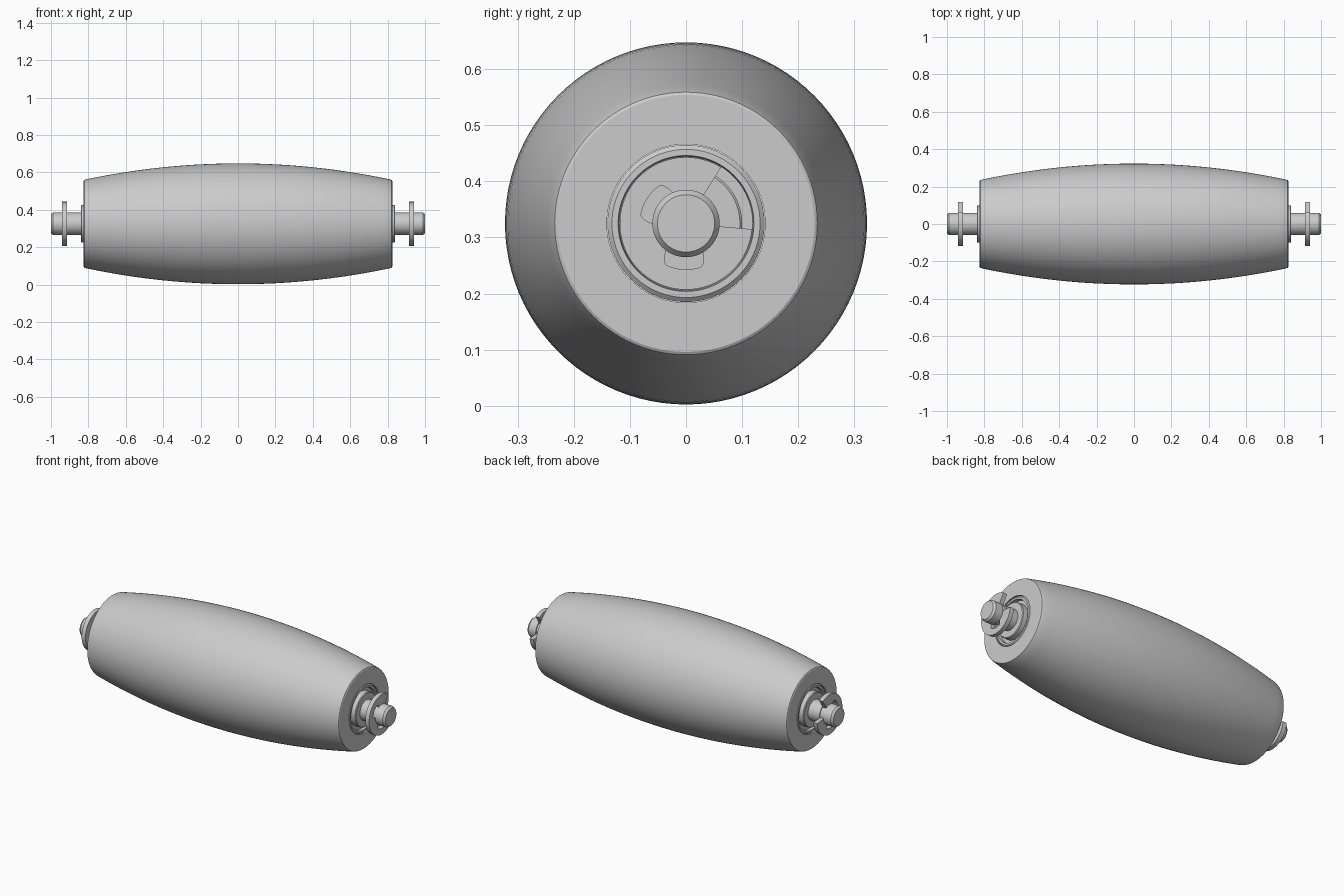
import bpy, bmesh, math
from mathutils import Matrix

cube = bpy.data.objects.get("Cube")
if cube:
    bpy.data.objects.remove(cube, do_unlink=True)

AXIS_Z = 0.325

grey = bpy.data.materials.new("plain_grey")
grey.use_nodes = True
colour = (0.6, 0.6, 0.6, 1)
grey.diffuse_color = colour
grey.node_tree.nodes["Principled BSDF"].inputs["Base Color"].default_value = colour


def finish(name, bm, side):
    """Turn a bmesh into an object on the roller axis, mirrored for the -x side."""
    bm.transform(Matrix.Translation((0, 0, AXIS_Z)) @ Matrix.Diagonal((side, 1, 1, 1)))
    bmesh.ops.recalc_face_normals(bm, faces=bm.faces)
    mesh = bpy.data.meshes.new(name)
    bm.to_mesh(mesh)
    bm.free()
    mesh.materials.append(grey)
    obj = bpy.data.objects.new(name, mesh)
    bpy.context.collection.objects.link(obj)
    bpy.ops.object.select_all(action='DESELECT')
    obj.select_set(True)
    bpy.context.view_layer.objects.active = obj
    bpy.ops.object.shade_smooth_by_angle(angle=math.radians(28))
    return obj


def lathe(name, profile, side=1, steps=96):
    """Revolve (x, radius) points around the x axis."""
    bm = bmesh.new()
    verts = [bm.verts.new((x, 0, r)) for x, r in profile]
    edges = [bm.edges.new(pair) for pair in zip(verts, verts[1:])]
    bmesh.ops.spin(bm, geom=verts + edges, cent=(0, 0, 0), axis=(1, 0, 0),
                   angle=math.tau, steps=steps)
    bmesh.ops.remove_doubles(bm, verts=bm.verts, dist=1e-5)
    return finish(name, bm, side)


def mirrored(half):
    """Complete a half profile across x = 0."""
    return [(-x, r) for x, r in reversed(half)] + half


# Barrel-shaped roller with a bearing pocket in each end
barrel = [(0.815 * i / 16, 0.323 - 0.086 * (i / 16) ** 2) for i in range(1, 17)]
rim = [(0.822, 0.234), (0.825, 0.229), (0.825, 0.141), (0.79, 0.141)]
lathe("roller_body", mirrored(barrel + rim))

# Axle with a retaining groove and chamfered tip at each end
lathe("axle", mirrored([(0.914, 0.06), (0.914, 0.054), (0.941, 0.054),
                        (0.941, 0.06), (0.988, 0.06), (1.0, 0.051), (1.0, 0)]))


def retaining_clip(name, side):
    """Open ring gripping the axle at three points, with two relief slots."""
    bm = bmesh.new()
    rows = []
    for deg in range(58, 356, 3):
        offset = min(abs(deg - 147), abs(deg - 267))
        t = min(max((33 - offset) / 10, 0), 1)
        inner = 0.055 + 0.027 * math.sqrt(t)
        a = math.radians(deg)
        rows.append([bm.verts.new((0.915, r * math.cos(a), r * math.sin(a)))
                     for r in (inner, 0.118)])
    faces = [bm.faces.new((a[0], a[1], b[1], b[0])) for a, b in zip(rows, rows[1:])]
    grown = bmesh.ops.extrude_face_region(bm, geom=faces, use_keep_orig=True)["geom"]
    bmesh.ops.translate(bm, vec=(0.025, 0, 0),
                        verts=[v for v in grown if isinstance(v, bmesh.types.BMVert)])
    finish(name, bm, side)


for word, side in (("left", 1), ("right", -1)):
    # Bearing: chamfered outer race, sunken shield and inner hub
    lathe(word + "_bearing_race", [(0.79, 0.14), (0.817, 0.14), (0.824, 0.132),
                                   (0.824, 0.121), (0.805, 0.119), (0.805, 0.098)], side)
    lathe(word + "_bearing_hub", [(0.8, 0.1), (0.836, 0.1), (0.84, 0.096),
                                  (0.84, 0.059)], side)
    retaining_clip(word + "_retaining_clip", side)
